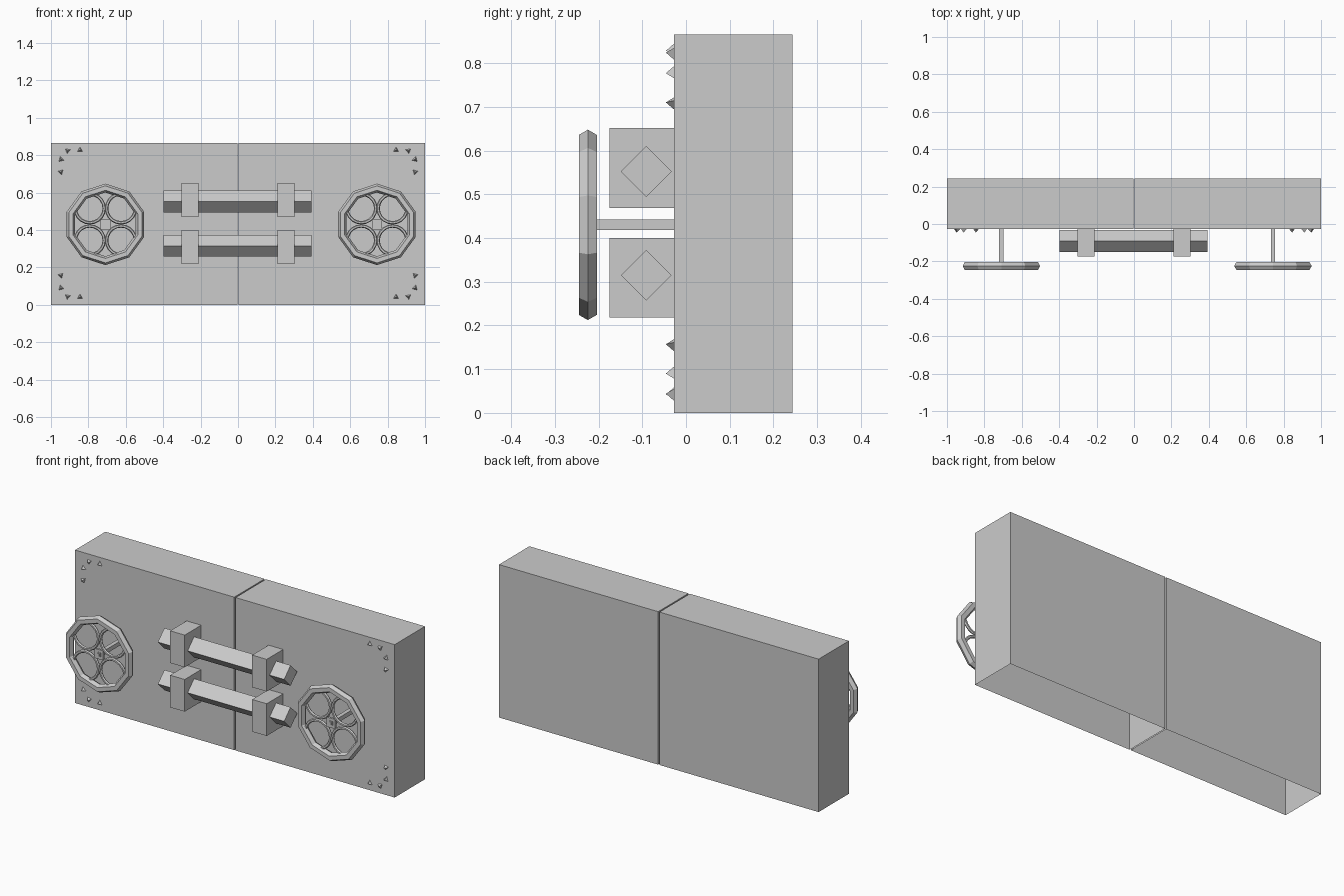
import bpy, bmesh
from math import radians, pi

if "Cube" in bpy.data.objects:
    bpy.data.objects.remove(bpy.data.objects["Cube"])

FRONT = -0.028   # y of the door front surface


def name_last(name):
    ob = bpy.context.object
    ob.name = name
    return ob


def box(name, x, y, z):
    """Box from (min, max) ranges."""
    bpy.ops.mesh.primitive_cube_add(
        size=1, location=[(a + b) / 2 for a, b in (x, y, z)])
    ob = name_last(name)
    ob.scale = [b - a for a, b in (x, y, z)]
    bpy.ops.object.transform_apply(location=False, rotation=False, scale=True)
    return ob


def ring(name, x, y, z, major, minor, segs, sides, turn=0):
    """Ring standing upright, facing the front."""
    bpy.ops.mesh.primitive_torus_add(
        location=(x, y, z), rotation=(pi / 2, turn, 0), major_radius=major,
        minor_radius=minor, major_segments=segs, minor_segments=sides)
    return name_last(name)


def remove_bottom(ob):
    bm = bmesh.new()
    bm.from_mesh(ob.data)
    bmesh.ops.delete(bm, geom=[f for f in bm.faces if f.normal.z < -0.9],
                     context='FACES_ONLY')
    bm.to_mesh(ob.data)
    bm.free()


# Two door leaves, open underneath, with a narrow seam between them
for side, x in (("left", (-1, -0.004)), ("right", (0.004, 1))):
    remove_bottom(box(f"door_{side}", x, (FRONT, 0.243), (0, 0.865)))

# Two diamond-section locking bars with box brackets
for level, z in (("lower", 0.315), ("upper", 0.552)):
    bpy.ops.mesh.primitive_cylinder_add(
        vertices=4, radius=0.058, depth=0.79,
        location=(-0.002, -0.091, z), rotation=(0, pi / 2, 0))
    name_last(f"bar_{level}")
    zc = z - 0.006 if level == "lower" else z + 0.008
    for side, x in (("left", -0.2565), ("right", 0.2565)):
        box(f"bracket_{level}_{side}", (x - 0.0455, x + 0.0455),
            (-0.175, FRONT), (zc - 0.091, zc + 0.091))

# Hand wheels: ten-sided rim, four inner rings, hub and square stem
WY, WZ = -0.2245, 0.43
for side, x in (("left", -0.709), ("right", 0.743)):
    ring(f"wheel_rim_{side}", x, WY, WZ, 0.194, 0.0237, 10, 6, radians(18))
    for i in (-1, 1):
        for j in (-1, 1):
            ring(f"wheel_ring_{side}", x + i * 0.0835, WY, WZ + j * 0.0855,
                 0.077, 0.009, 20, 6)
    box(f"wheel_hub_{side}", (x - 0.027, x + 0.027),
        (WY - 0.006, WY + 0.006), (WZ - 0.027, WZ + 0.027))
    box(f"wheel_stem_{side}", (x - 0.0115, x + 0.0115),
        (WY - 0.008, FRONT), (WZ - 0.012, WZ + 0.012))
    box(f"wheel_cap_{side}", (x - 0.006, x + 0.006),
        (WY - 0.012, WY), (WZ - 0.007, WZ + 0.007))

# Small three-sided spikes in each corner
SPIKES = [(0.845, 0.828, 0.042, 0), (0.911, 0.824, 0.044, 50),
          (0.947, 0.777, 0.09, 15), (0.947, 0.710, 0.157, 75)]
for x, top, bottom, turn in SPIKES:
    for s in (-1, 1):
        for z in (top, bottom):
            bpy.ops.mesh.primitive_cone_add(
                vertices=3, radius1=0.016, radius2=0, depth=0.018,
                location=(s * x, FRONT - 0.009, z),
                rotation=(pi / 2, s * radians(turn), 0))
            name_last("corner_spike")
